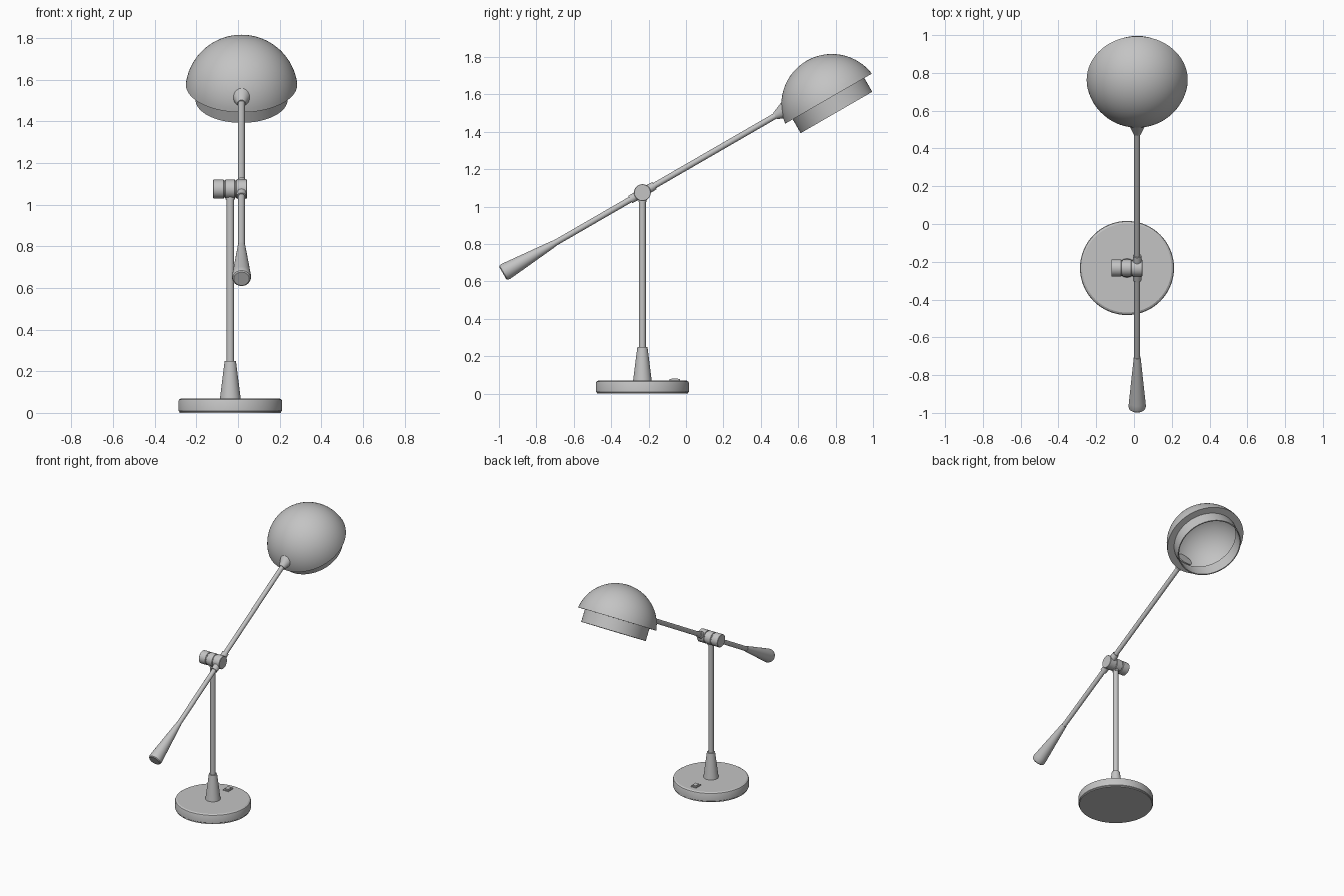
import bpy, bmesh, math
from mathutils import Matrix, Vector

cube = bpy.data.objects.get("Cube")
if cube:
    bpy.data.objects.remove(cube, do_unlink=True)

metal = bpy.data.materials.new("grey_metal")
metal.use_nodes = True
GREY = (0.55, 0.55, 0.55, 1)
metal.diffuse_color = GREY
metal.node_tree.nodes["Principled BSDF"].inputs["Base Color"].default_value = GREY


def finish(name, bm, matrix):
    bmesh.ops.remove_doubles(bm, verts=bm.verts, dist=1e-5)
    bmesh.ops.recalc_face_normals(bm, faces=bm.faces)
    mesh = bpy.data.meshes.new(name)
    bm.to_mesh(mesh)
    bm.free()
    mesh.materials.append(metal)
    ob = bpy.data.objects.new(name, mesh)
    bpy.context.collection.objects.link(ob)
    ob.matrix_world = matrix
    bpy.ops.object.select_all(action="DESELECT")
    ob.select_set(True)
    bpy.context.view_layer.objects.active = ob
    bpy.ops.object.shade_smooth_by_angle(angle=math.radians(30))
    return ob


def lathe(name, profile, matrix, sides=32):
    """Revolve (radius, height) points about the local z axis."""
    bm = bmesh.new()
    rings = []
    for r, h in profile:
        angles = [2 * math.pi * i / sides for i in range(sides)]
        rings.append([bm.verts.new((r * math.cos(a), r * math.sin(a), h)) for a in angles])
    for low, high in zip(rings, rings[1:]):
        for i in range(sides):
            j = (i + 1) % sides
            bm.faces.new((low[i], low[j], high[j], high[i]))
    return finish(name, bm, matrix)


def rod(name, r0, h0, r1, h1, matrix, sides=32):
    return lathe(name, [(0, h0), (r0, h0), (r1, h1), (0, h1)], matrix, sides)


def box(name, size, centre):
    bm = bmesh.new()
    bmesh.ops.create_cube(bm, size=1)
    bmesh.ops.scale(bm, vec=size, verts=bm.verts)
    return finish(name, bm, Matrix.Translation(centre))


STEM_X, ARM_X, PIVOT_Y, PIVOT_Z = -0.037, 0.017, -0.233, 1.075
TILT = math.radians(30)
stand = Matrix.Translation((STEM_X, PIVOT_Y, 0))
pivot = Matrix.Translation((0, PIVOT_Y, PIVOT_Z)) @ Matrix.Rotation(math.pi / 2, 4, "Y")
arm = Matrix.Translation((ARM_X, PIVOT_Y, PIVOT_Z)) @ Matrix.Rotation(TILT - math.pi / 2, 4, "X")

# Weighted base with chamfered edge and a rocker switch
lathe("base", [(0, 0), (0.244, 0), (0.244, 0.006), (0.249, 0.01), (0.249, 0.057),
               (0.246, 0.064), (0.236, 0.07), (0, 0.07)], stand, 64)
box("switch_frame", (0.042, 0.056, 0.012), (STEM_X, -0.06, 0.071))
box("switch_rocker", (0.026, 0.036, 0.012), (STEM_X, -0.06, 0.075))

# Upright stem
rod("stem_foot", 0.05, 0.068, 0.027, 0.25, stand)
rod("stem", 0.018, 0.24, 0.018, 1.05, stand)
rod("stem_collar", 0.022, 1.025, 0.022, 1.05, stand)

# Pivot drum: three discs on a thinner axle
rod("pivot_axle", 0.04, -0.1, 0.04, 0.03, pivot)
for name, start, end in (("pivot_knob", -0.12, -0.067), ("pivot_hub", -0.062, -0.014),
                         ("pivot_arm_clamp", -0.009, 0.044)):
    lathe(name, [(0, start), (0.043, start), (0.045, start + 0.002),
                 (0.045, end - 0.002), (0.043, end), (0, end)], pivot)

# Tilted arm with collars and counterweight
rod("arm", 0.016, -0.6, 0.016, 0.87, arm)
for name, side in (("front_arm_collar", -1), ("back_arm_collar", 1)):
    rod(name, 0.024, 0.03 * side, 0.022, 0.075 * side, arm)
lathe("counterweight", [(0, -0.862), (0.037, -0.862), (0.043, -0.857), (0.046, -0.845),
                        (0.044, -0.82), (0.018, -0.545), (0, -0.545)], arm)
rod("shade_socket", 0.02, 0.82, 0.055, 0.905, arm)

# Domed shade: spherical shell, flat rim and hollow lower ring
SPHERE, DROP, RIM, RING, DEPTH, WALL = 0.27, 0.036, 0.267, 0.221, 0.085, 0.007
shade = Matrix.Translation((ARM_X, 0.762, 1.577)) @ Matrix.Rotation(TILT, 4, "X")


def dome(radius, steps=20):
    start = math.asin((DROP + 0.006 * (radius < SPHERE)) / radius)
    for i in range(steps + 1):
        a = start + (math.pi / 2 - start) * i / steps
        yield radius * math.cos(a), radius * math.sin(a) - DROP


outer = list(dome(SPHERE))[::-1]
inner = list(dome(SPHERE - WALL))
lower_ring = [(RING, 0), (RING, -DEPTH), (RING - WALL, -DEPTH), (RING - WALL, 0.006)]
lathe("shade", outer + lower_ring + inner, shade, 64)
